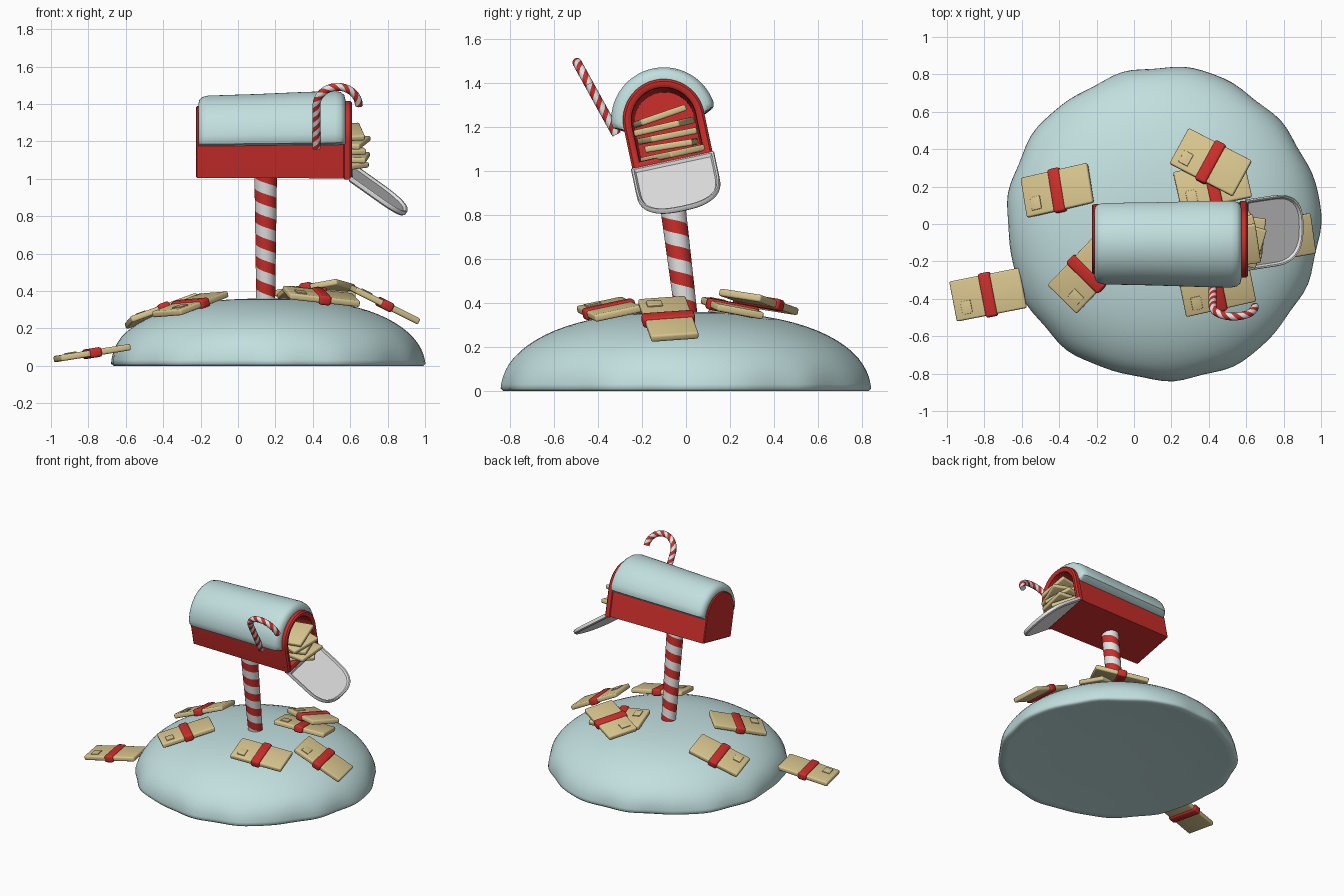
import bpy, bmesh, math, random
from mathutils import Vector, Matrix

if "Cube" in bpy.data.objects:
    bpy.data.objects.remove(bpy.data.objects["Cube"])

random.seed(4)


def material(name, rgb):
    m = bpy.data.materials.new(name)
    m.diffuse_color = (*rgb, 1)
    m.use_nodes = True
    m.node_tree.nodes["Principled BSDF"].inputs["Base Color"].default_value = m.diffuse_color
    return m


SNOW = material("snow_blue", (0.54, 0.74, 0.74))
RED = material("red", (0.60, 0.028, 0.024))
WHITE = material("white", (0.78, 0.78, 0.78))
TAN = material("paper_tan", (0.69, 0.56, 0.27))


def finish(name, bm, mats, matrix=Matrix(), angle=40):
    bmesh.ops.recalc_face_normals(bm, faces=bm.faces)
    me = bpy.data.meshes.new(name)
    bm.to_mesh(me)
    bm.free()
    for m in mats:
        me.materials.append(m)
    ob = bpy.data.objects.new(name, me)
    bpy.context.collection.objects.link(ob)
    ob.matrix_world = matrix
    bpy.ops.object.select_all(action='DESELECT')
    ob.select_set(True)
    bpy.context.view_layer.objects.active = ob
    bpy.ops.object.shade_smooth_by_angle(angle=math.radians(angle))
    return ob


def loft(name, rings, mat, matrix=Matrix(), angle=40):
    """Skin closed rings of points and cap both ends."""
    bm = bmesh.new()
    vs = [[bm.verts.new(p) for p in r] for r in rings]
    for a, b in zip(vs, vs[1:]):
        for j in range(len(a)):
            k = (j + 1) % len(a)
            bm.faces.new((a[j], a[k], b[k], b[j]))
    bm.faces.new(vs[0])
    bm.faces.new(vs[-1])
    return finish(name, bm, [mat], matrix, angle)


def striped_tube(name, path, length, radius, band, starts, sign, sub, sides=24):
    """Tube whose red and white bands wind round path(s) -> centre, normal, binormal."""
    bm = bmesh.new()
    lead = 2 * band * starts
    lo = -math.ceil(lead / band) - 1
    hi = math.ceil((length + lead) / band) + 1
    rows = []
    for k in range(lo * sub, hi * sub + 1):
        row = []
        for j in range(sides + 1):
            t = math.tau * j / sides
            s = min(max(k * band / sub + sign * lead * j / sides, 0), length)
            c, n, b = path(s)
            row.append(bm.verts.new(c + radius(s) * (n * math.cos(t) + b * math.sin(t))))
        rows.append(row)
    for i in range(len(rows) - 1):
        for j in range(sides):
            f = bm.faces.new((rows[i][j], rows[i][j + 1], rows[i + 1][j + 1], rows[i + 1][j]))
            f.material_index = (i // sub) % 2
    bmesh.ops.remove_doubles(bm, verts=bm.verts, dist=1e-5)
    bmesh.ops.holes_fill(bm, edges=[e for e in bm.edges if e.is_boundary], sides=0)
    return finish(name, bm, [RED, WHITE])


def block(name, size, mat, matrix, bevel):
    bm = bmesh.new()
    bmesh.ops.create_cube(bm, size=1)
    bmesh.ops.scale(bm, vec=size, verts=bm.verts)
    bmesh.ops.bevel(bm, geom=bm.edges[:], offset=bevel, segments=3, profile=0.5, affect='EDGES')
    return finish(name, bm, [mat], matrix)


# Snow mound: rounded dome with a slightly scooped foot
MX, MR, MH = 0.155, 0.845, 0.36


def mound_z(x, y):
    r = min(math.hypot(x - MX, y) / MR, 0.995)
    return MH * math.sqrt(1 - r ** 2.5)


def mound_ring(r, z, n=96):
    pts = []
    for j in range(n):
        t = math.tau * j / n
        w = 0.010 * math.sin(5 * t + 1) + 0.007 * math.sin(11 * t) + 0.005 * math.sin(17 * t + 2)
        k = r * (1 + (w - 0.01) * max(0, 1 - z / 0.16))
        pts.append((MX + MR * k * math.cos(t), MR * k * math.sin(t), z))
    return pts


rings = [mound_ring(0.3, 0.008), mound_ring(0.93, 0.006), mound_ring(0.985, 0)]
for i in range(0, 19):
    a = math.radians(5 * i)
    r = max(math.cos(a), 0.0) ** 0.8 if i < 18 else 0.02
    rings.append(mound_ring(r, max(MH * math.sqrt(max(0, 1 - r ** 2.5)), 0.012)))
loft("snow_mound", rings, SNOW, angle=60)

# Leaning striped post
axis = Vector((0, -0.124, 1)).normalized()
post_n = Vector((1, 0, 0))
post_b = axis.cross(post_n)
post_base = Vector((0.148, 0.007, 0.30))
striped_tube("striped_post", lambda s: (post_base + axis * s, post_n, post_b),
             0.77, lambda s: 0.050 + 0.014 * s, 0.06, 1, -1, 1, 32)

# Mailbox body: tilted hollow arch, slightly wider at the open end
BOX = Matrix.Translation((0, -0.06, 1.04)) @ Matrix.Rotation(math.radians(12), 4, 'X')
HW, CV = 0.18, 0.195


def arch(x, scale, inset):
    r = HW - inset
    pts = [(-r, inset), (r, inset)]
    pts += [(r * math.cos(math.pi * i / 24), CV + r * math.sin(math.pi * i / 24)) for i in range(25)]
    return [(x, h * scale, v * scale) for h, v in pts]


loft("mailbox_body", [arch(*a) for a in (
    (-0.225, 0.94, 0.006), (-0.219, 0.94, 0), (0.565, 1, 0), (0.57, 1, -0.006), (0.60, 1, -0.006),
    (0.61, 1, 0.004), (0.61, 1, 0.02), (0.60, 1, 0.032), (0.57, 1, 0.034), (-0.19, 0.94, 0.034))],
    RED, BOX)

# Snow cap: thick arched shell with rounded ends
rings = []
for x, k in ((-0.212, 0.2), (-0.207, 0.6), (-0.19, 0.88), (-0.16, 1), (0.1, 1), (0.35, 1.05),
             (0.52, 1.05), (0.55, 0.92), (0.568, 0.65), (0.575, 0.2)):
    sc = 0.94 + 0.06 * (x + 0.22) / 0.8
    outer, inner = [], []
    for i in range(33):
        u = i / 32
        a = math.radians(-3 + 186 * u)
        edge = min(1, math.sqrt(max(0, 1 - (abs(2 * u - 1)) ** 14)) + 0.1)
        ro = HW + 0.058 * k * edge
        outer.append((x, ro * sc * math.cos(a), sc * (CV + ro * math.sin(a))))
        inner.append((x, (HW - 0.006) * sc * math.cos(a), sc * (CV + (HW - 0.006) * math.sin(a))))
    rings.append(outer + inner[::-1])
loft("snow_cap", rings, SNOW, BOX, 50)

# Open door: rounded flap hanging from the lower rim


def door_ring(z, inset):
    w = 0.193 - inset
    pts = [(inset, -w, z), (0.18, -w, z)]
    for i in range(1, 24):
        a = -math.pi / 2 + math.pi * i / 24
        c, s = math.cos(a), math.sin(a)
        pts.append((0.18 + (0.195 - inset) * c ** 0.75,
                    w * math.copysign(abs(s) ** 0.75, s), z))
    return pts + [(0.18, w, z), (inset, w, z)]


loft("mailbox_door", [door_ring(*a) for a in (
    (-0.006, 0.02), (0.008, 0.012), (0.010, 0.004), (0.004, 0), (-0.012, 0), (-0.02, 0.008))], WHITE,
    BOX @ Matrix.Translation((0.60, 0, 0.004)) @ Matrix.Rotation(math.radians(36), 4, 'Y'))

# Letters stuffed in the box
for i, (x, h, v, yaw, roll) in enumerate((
        (0.53, 0.02, 0.035, 32, 0), (0.56, 0.01, 0.075, -6, -3), (0.53, 0.0, 0.12, 14, -1),
        (0.55, -0.005, 0.165, -16, 1), (0.53, -0.015, 0.215, 8, 7))):
    m = (BOX @ Matrix.Translation((x, h, v)) @ Matrix.Rotation(math.radians(roll), 4, 'X')
         @ Matrix.Rotation(math.radians(yaw), 4, 'Z'))
    block("box_letter_%d" % i, (0.27, 0.22, 0.03), TAN, m, 0.009)

# Candy cane: leaning shaft with a half-circle hook
lean = Vector((0, -0.19, 0.345)).normalized()
side = Vector((1, 0, 0))
cane_base = Vector((0.42, -0.315, 1.165))
SHAFT, HOOK = 0.26, 0.113


def cane_path(s):
    b = lean.cross(side)
    if s < SHAFT:
        return cane_base + lean * s, side, b
    a = (s - SHAFT) / HOOK
    c = cane_base + lean * SHAFT + side * HOOK
    out = -side * math.cos(a) + lean * math.sin(a)
    return c + out * HOOK, -out, b


striped_tube("candy_cane", cane_path, SHAFT + HOOK * math.pi, lambda s: 0.021, 0.03, 2, 1, 3, 16)

# Ribbon-tied letters on and beside the mound: x, y, yaw, height and normal if not on the surface
for i, (x, y, yaw, z, n) in enumerate((
        (-0.78, -0.378, 11, 0.068, (-0.16, 0, 1)),
        (-0.41, 0.18, 11, None, None),
        (-0.255, -0.267, 46, None, None),
        (0.445, -0.35, 12, 0.372, None),
        (0.42, 0.21, 12, 0.377, (0.05, 0.2, 1)),
        (0.41, 0.33, -28, 0.405, (-0.08, 0.2, 1)),
        (0.785, -0.08, 9, 0.328, (0.5, 0, 1)))):
    e = 0.03
    if n is None:
        n = ((mound_z(x - e, y) - mound_z(x + e, y)) / (2 * e),
             (mound_z(x, y - e) - mound_z(x, y + e)) / (2 * e), 1)
    if z is None:
        z = mound_z(x, y) + 0.018
    q = Vector((0, 0, 1)).rotation_difference(Vector(n).normalized())
    m = (Matrix.Translation((x, y, z)) @ q.to_matrix().to_4x4()
         @ Matrix.Rotation(math.radians(yaw), 4, 'Z'))
    block("letter_%d" % i, (0.385, 0.218, 0.034), TAN, m, 0.010)
    block("ribbon_%d" % i, (0.066, 0.24, 0.052), RED, m, 0.014)
    block("stamp_%d" % i, (0.055, 0.07, 0.008), TAN,
          m @ Matrix.Translation((-0.125, -0.045, 0.019)), 0.002)
